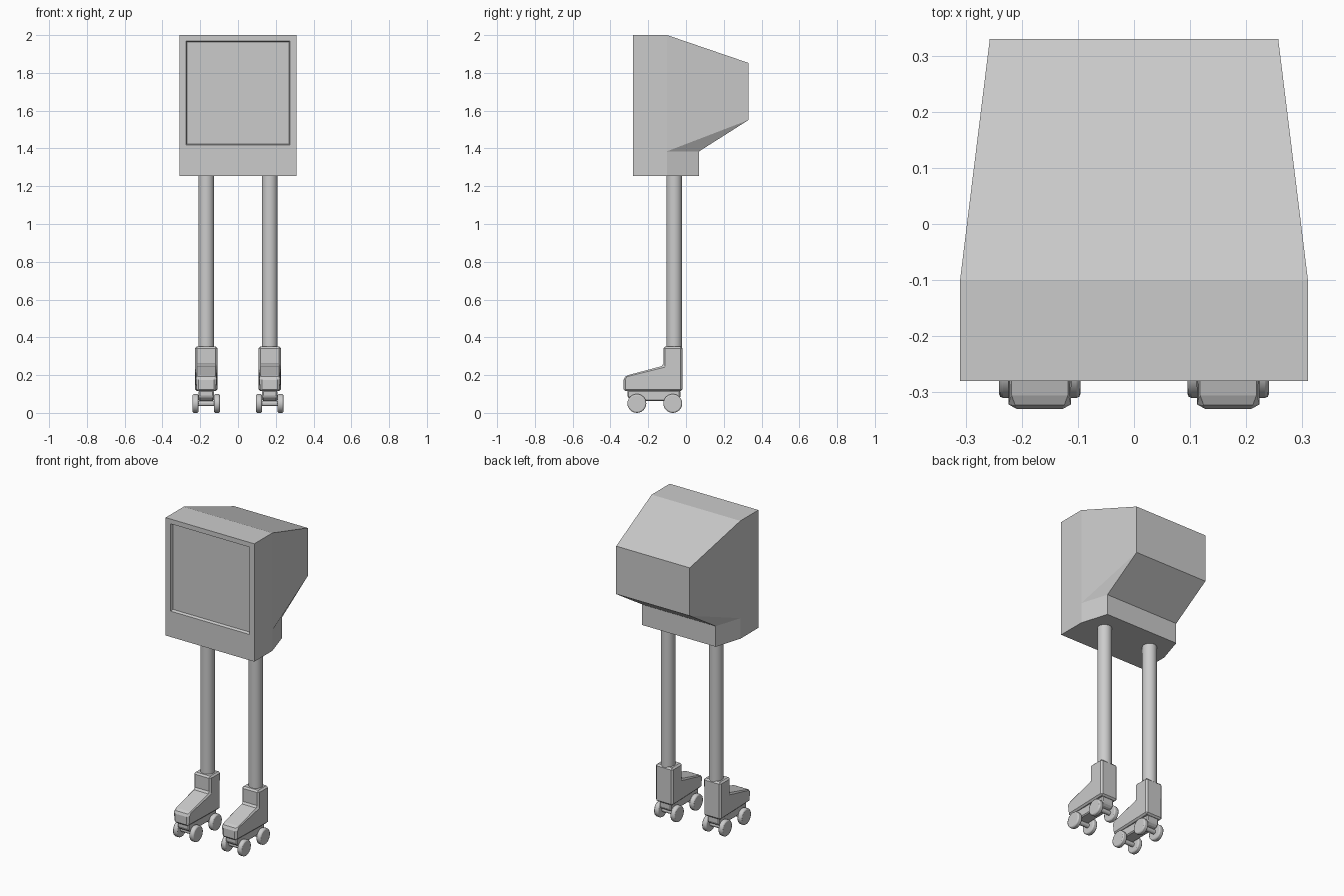
import bpy, bmesh, math

if "Cube" in bpy.data.objects:
    bpy.data.objects.remove(bpy.data.objects["Cube"])


def make_object(name, bm):
    bmesh.ops.recalc_face_normals(bm, faces=bm.faces)
    me = bpy.data.meshes.new(name)
    bm.to_mesh(me)
    bm.free()
    ob = bpy.data.objects.new(name, me)
    bpy.context.collection.objects.link(ob)
    return ob


def activate(ob):
    bpy.ops.object.select_all(action='DESELECT')
    ob.select_set(True)
    bpy.context.view_layer.objects.active = ob


def bevel(ob, width, segments=1):
    m = ob.modifiers.new("bevel", 'BEVEL')
    m.width, m.segments = width, segments
    m.limit_method = 'ANGLE'
    m.angle_limit = math.radians(25)


def extrude_profile(name, points, cx, half):
    """Side profile (y, z) extruded along x; half gives the half width at y."""
    bm = bmesh.new()
    rings = [[bm.verts.new((cx + s * half(y), y, z)) for y, z in points] for s in (-1, 1)]
    for r in rings:
        bm.faces.new(r)
    n = len(points)
    for i in range(n):
        j = (i + 1) % n
        bm.faces.new((rings[0][i], rings[0][j], rings[1][j], rings[1][i]))
    return make_object(name, bm)


def cylinder(name, r, depth, loc, sides, along_x=False):
    rot = (0, math.pi / 2, 0) if along_x else (0, 0, 0)
    bpy.ops.mesh.primitive_cylinder_add(vertices=sides, radius=r, depth=depth,
                                        location=loc, rotation=rot)
    ob = bpy.context.object
    ob.name = name
    return ob


# Monitor housing: tapering shell with a narrower base at the back
def housing():
    bm = bmesh.new()
    pts = {'a': (.31, -.28, 2), 'b': (.31, -.10, 2), 'c': (.257, .33, 1.853),
           'd': (.257, .33, 1.55), 'e': (.257, .07, 1.385), 'f': (.257, .07, 1.255),
           'g': (.31, -.10, 1.255), 'h': (.31, -.28, 1.255), 'k': (.31, -.10, 1.385)}
    R = {k: bm.verts.new(p) for k, p in pts.items()}
    L = {k: bm.verts.new((-p[0], p[1], p[2])) for k, p in pts.items()}
    for V in (R, L):
        for f in ('abkgh', 'bcdk', 'kde', 'kefg'):
            bm.faces.new([V[c] for c in f])
    for p, q in ('ab', 'bc', 'cd', 'de', 'ef', 'fg', 'gh'):
        bm.faces.new((R[p], R[q], L[q], L[p]))
    # Front frame around a recessed screen
    outer = [L['h'], R['h'], R['a'], L['a']]

    def ring(x, z0, z1, y):
        return [bm.verts.new(c) for c in ((-x, y, z0), (x, y, z0), (x, y, z1), (-x, y, z1))]
    loops = [outer, ring(.276, 1.418, 1.97, -.28), ring(.27, 1.424, 1.964, -.263),
             ring(.265, 1.429, 1.959, -.263)]
    for a, b in zip(loops, loops[1:]):
        for i in range(4):
            j = (i + 1) % 4
            bm.faces.new((a[i], a[j], b[j], b[i]))
    bm.faces.new(loops[-1])
    return make_object("monitor_housing", bm)


housing()

boot = [(-.018, .352), (-.12, .352), (-.12, .25), (-.315, .198), (-.33, .185),
        (-.33, .115), (-.018, .115)]
# Sole plate, arched along its top over the wheels
plate = [(-.03, .12), (-.31, .12), (-.31, .085), (-.285, .062), (-.05, .062), (-.03, .08)]

for side, s in (("left", -1), ("right", 1)):
    x = s * .168
    # Leg pole
    leg = cylinder(side + "_leg", .042, .94, (x, -.062, .80), 24)
    activate(leg)
    bpy.ops.object.shade_smooth_by_angle(angle=math.radians(35))
    # Skate boot with tapered toe
    b = extrude_profile(side + "_skate_boot", boot, x,
                        lambda y: .05 if y < -.32 else .06)
    bevel(b, .012)
    p = extrude_profile(side + "_sole_plate", plate, x, lambda y: .04)
    bevel(p, .006)
    # Axles and wheels
    for pos, y in (("front", -.26), ("rear", -.07)):
        cylinder(f"{side}_{pos}_axle", .014, .12, (x, y, .05), 12, True)
        for tag, d in (("a", -.057), ("b", .057)):
            w = cylinder(f"{side}_{pos}_wheel_{tag}", .05, .031, (x + d, y, .05), 24, True)
            activate(w)
            bpy.ops.object.shade_smooth_by_angle(angle=math.radians(35))
            bevel(w, .007, 2)
